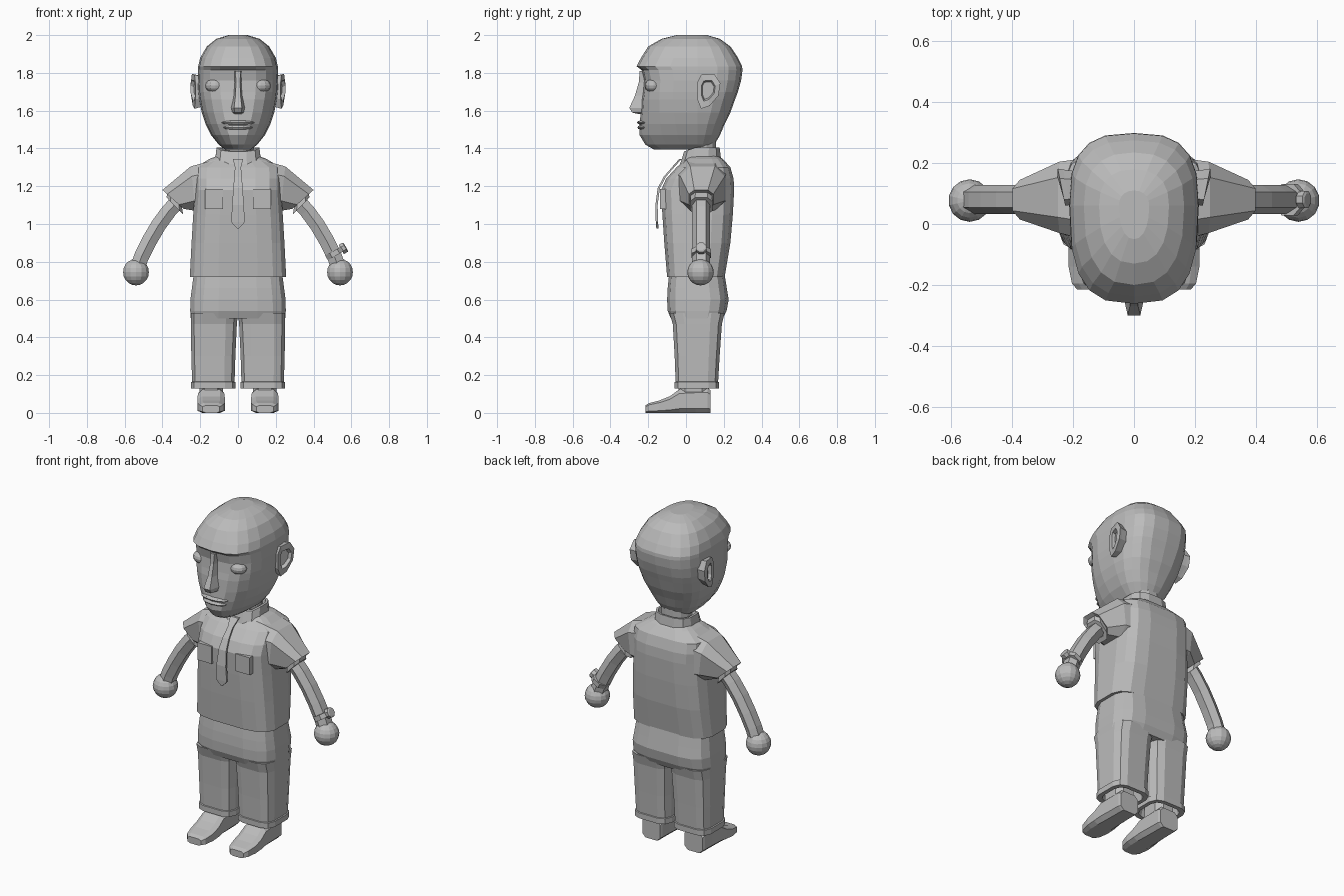
import bpy, bmesh, math
from mathutils import Vector as V

grey = bpy.data.materials.new("plain grey")
grey.diffuse_color = (0.5, 0.5, 0.5, 1)


def sp(t, e):
    return math.copysign(abs(t) ** (2 / e), t)


def ring(c, u, v, e=3, n=8, back=1.0, phase=0.5):
    """Rounded-box loop around c with half axes u and v; 'back' scales the +v half."""
    c, u, v = V(c), V(u), V(v)
    k = sp(math.cos(math.pi / n), e) if phase else 1
    pts = []
    for i in range(n):
        a = 2 * math.pi * (i + phase) / n
        s = sp(math.sin(a), e) / k
        pts.append(c + u * (sp(math.cos(a), e) / k) + v * (s * (back if s > 0 else 1)))
    return pts


def box_ring(z, x0, x1, y0, y1, e=4, n=12):
    return ring(((x0 + x1) / 2, (y0 + y1) / 2, z), ((x1 - x0) / 2, 0, 0), (0, (y1 - y0) / 2, 0), e, n)


def finish(name, bm):
    bmesh.ops.recalc_face_normals(bm, faces=bm.faces)
    me = bpy.data.meshes.new(name)
    bm.to_mesh(me)
    bm.free()
    me.materials.append(grey)
    ob = bpy.data.objects.new(name, me)
    bpy.context.collection.objects.link(ob)
    return ob


def loft(name, rings, side=1):
    """Skin a list of loops, cap both ends, flip to the other side when side is -1."""
    bm = bmesh.new()
    loops = [[bm.verts.new((p[0] * side, p[1], p[2])) for p in r] for r in rings]
    n = len(loops[0])
    for a, b in zip(loops, loops[1:]):
        for i in range(n):
            j = (i + 1) % n
            bm.faces.new((a[i], a[j], b[j], b[i]))
    bm.faces.new(loops[0])
    bm.faces.new(loops[-1])
    return finish(name, bm)


def ball(name, c, r, seg=12, rows=8):
    bm = bmesh.new()
    bmesh.ops.create_uvsphere(bm, u_segments=seg, v_segments=rows, radius=1)
    bmesh.ops.scale(bm, vec=r, verts=bm.verts)
    bmesh.ops.translate(bm, vec=c, verts=bm.verts)
    return finish(name, bm)


# Head: z, front y, back y, half width, squareness
head = [(1.395, -.17, .14, .07, 2.1), (1.42, -.215, .15, .102, 2.1), (1.47, -.245, .18, .142, 2.2),
        (1.53, -.245, .205, .172, 2.4), (1.59, -.24, .235, .192, 2.6), (1.66, -.235, .26, .205, 2.8),
        (1.70, -.228, .275, .21, 2.9), (1.76, -.222, .292, .213, 2.9), (1.815, -.235, .299, .212, 2.9),
        (1.835, -.262, .297, .211, 2.9), (1.88, -.238, .275, .2, 2.7), (1.94, -.20, .235, .165, 2.5),
        (1.98, -.13, .18, .115, 2.4), (2.0, -.05, .11, .05, 2.2)]
loft("head", [ring((0, .06, z), (w, 0, 0), (0, .06 - f, 0), e, 20, (b - .06) / (.06 - f), 0)
              for z, f, b, w, e in head])

# Nose and lips
loft("nose", [[(-w, -.19, z), (-w * .45, y, z), (w * .45, y, z), (w, -.19, z)]
              for z, w, y in [(1.81, .03, -.245), (1.75, .024, -.25), (1.68, .03, -.27),
                              (1.615, .046, -.30), (1.59, .04, -.285), (1.582, .03, -.25)]])
ball("upper_lip", (0, -.222, 1.537), (.088, .038, .013), 12, 6)
ball("lower_lip", (0, -.222, 1.511), (.078, .036, .014), 12, 6)

# Neck and collar
loft("neck", [box_ring(z, -.085, .085, .01, .16, 2.2, 12) for z in (1.3, 1.45)])


def collar_ring(z, w, y0, y1):
    pts = box_ring(z, -w, w, y0, y1, 2.8, 12)
    return [(p.x, p.y, p.z - .35 * max(0, .05 - p.y)) for p in pts]


loft("collar", [collar_ring(1.34, .11, -.02, .18), collar_ring(1.335, .122, -.035, .187),
                collar_ring(1.405, .113, -.01, .178), collar_ring(1.405, .1, 0, .168),
                collar_ring(1.37, .09, .01, .16)])

# Shirt body
shirt = [(.72, .255, -.1, .205), (.9, .246, -.115, .235), (1.05, .237, -.125, .248), (1.18, .228, -.132, .255),
         (1.24, .23, -.105, .252), (1.30, .225, -.05, .235), (1.345, .15, .0, .195), (1.36, .11, .01, .17)]
loft("shirt", [box_ring(z, -w, w, a, b, 3.6, 16) for z, w, a, b in shirt])

# Necktie: z, half width, front y
tie = [(1.345, .028, -.035), (1.30, .016, -.075), (1.25, .02, -.118), (1.19, .025, -.15),
       (1.10, .031, -.162), (1.01, .036, -.16), (.975, .004, -.157)]
loft("necktie", [[(-w, y, z), (w, y, z), (w, y + .012, z), (-w, y + .012, z)] for z, w, y in tie])

# Trouser hips
hips = [(.73, .235, -.09, .205), (.66, .244, -.097, .216), (.6, .252, -.1, .226),
        (.54, .253, -.097, .215), (.5, .25, -.08, .195)]
loft("trouser_hips", [box_ring(z, -w, w, a, b, 3.6, 16) for z, w, a, b in hips])

# Paired parts
for s, tag in ((1, "left"), (-1, "right")):
    ball("eye_" + tag, (s * .12, -.172, 1.732), (.054, .045, .037), 12, 8)

    # Ear: tilted rim with a sunken middle
    rim = [(.08, 1.79), (.15, 1.795), (.182, 1.745), (.172, 1.68), (.125, 1.625), (.08, 1.61), (.06, 1.66), (.06, 1.75)]

    def ear_ring(x, k):
        return [(x + .2 * (y - .06) * (x > .2), .115 + (y - .115) * k, 1.71 + (z - 1.71) * k) for y, z in rim]
    loft("ear_" + tag, [ear_ring(.18, .85), ear_ring(.208, .95), ear_ring(.226, 1), ear_ring(.228, .6),
                        ear_ring(.21, .5)], s)

    # Shirt pocket
    loft("pocket_" + tag, [[(.08, y, 1.08), (.175, y, 1.08), (.175, y, 1.185), (.08, y, 1.185)]
                           for y in (-.138, -.1)], s)

    # Sleeve: upper edge x z, lower edge x z, y range; ends in a narrower cuff
    sleeve = [(.12, 1.34, .15, 1.06, -.06, .22), (.25, 1.305, .225, 1.07, -.03, .205),
              (.40, 1.18, .288, 1.08, .015, .145), (.375, 1.168, .297, 1.09, .025, .137),
              (.378, 1.14, .29, 1.05, .022, .14), (.36, 1.122, .308, 1.068, .04, .12), (.33, 1.15, .29, 1.11, .05, .11)]
    loft("sleeve_" + tag, [ring(((a + c) / 2, (y0 + y1) / 2, (b + d) / 2), ((a - c) / 2, 0, (b - d) / 2),
                                (0, (y1 - y0) / 2, 0), 3, 8) for a, b, c, d, y0, y1 in sleeve], s)

    # Arm and ball hand
    arm = [(.30, 1.14), (.365, 1.07), (.42, .995), (.47, .91), (.51, .83), (.535, .76)]
    loft("arm_" + tag, [ring((x, .08, z), (.034, 0, .022), (0, .042, 0), 2.2, 6) for x, z in arm], s)
    ball("hand_" + tag, (s * .54, .077, .745), (.07, .07, .07), 14, 10)

    # Trouser leg with turned-up hem, hollow at the bottom
    leg = [(.53, .0, .25, -.088, .205), (.47, .006, .25, -.07, .19), (.3, .014, .247, -.06, .178),
           (.165, .018, .243, -.055, .17), (.163, .012, .25, -.06, .175), (.13, .012, .25, -.06, .175),
           (.13, .035, .225, -.035, .15), (.3, .06, .2, 0, .13)]
    loft("trouser_leg_" + tag, [box_ring(*r) for r in leg], s)

    # Shoe and ankle
    shoe = [(-.215, .045, .04), (-.195, .062, .052), (-.14, .073, .066), (-.085, .073, .088),
            (-.035, .07, .125), (.05, .067, .13), (.115, .066, .13), (.13, .06, .12)]
    loft("shoe_" + tag, [ring((.142, y, h / 2), (w, 0, 0), (0, 0, h / 2), 4, 8) for y, w, h in shoe], s)
    loft("ankle_" + tag, [box_ring(z, .08, .204, -.04, .122, 3, 8) for z in (.06, .29)], s)

# Wristwatch: band and dial
out, along = V((.866, 0, .5)), V((.5, 0, -.866))
mid = V((.512, .08, .845))
loft("watch_band", [ring(mid + along * t, out * .05, (0, .052, 0), 2.2, 8) for t in (-.014, .014)])
loft("watch_dial", [ring(mid + out * t, along * r, (0, r, 0), 2, 8) for t, r in ((.04, .028), (.064, .028), (.068, .02))])
